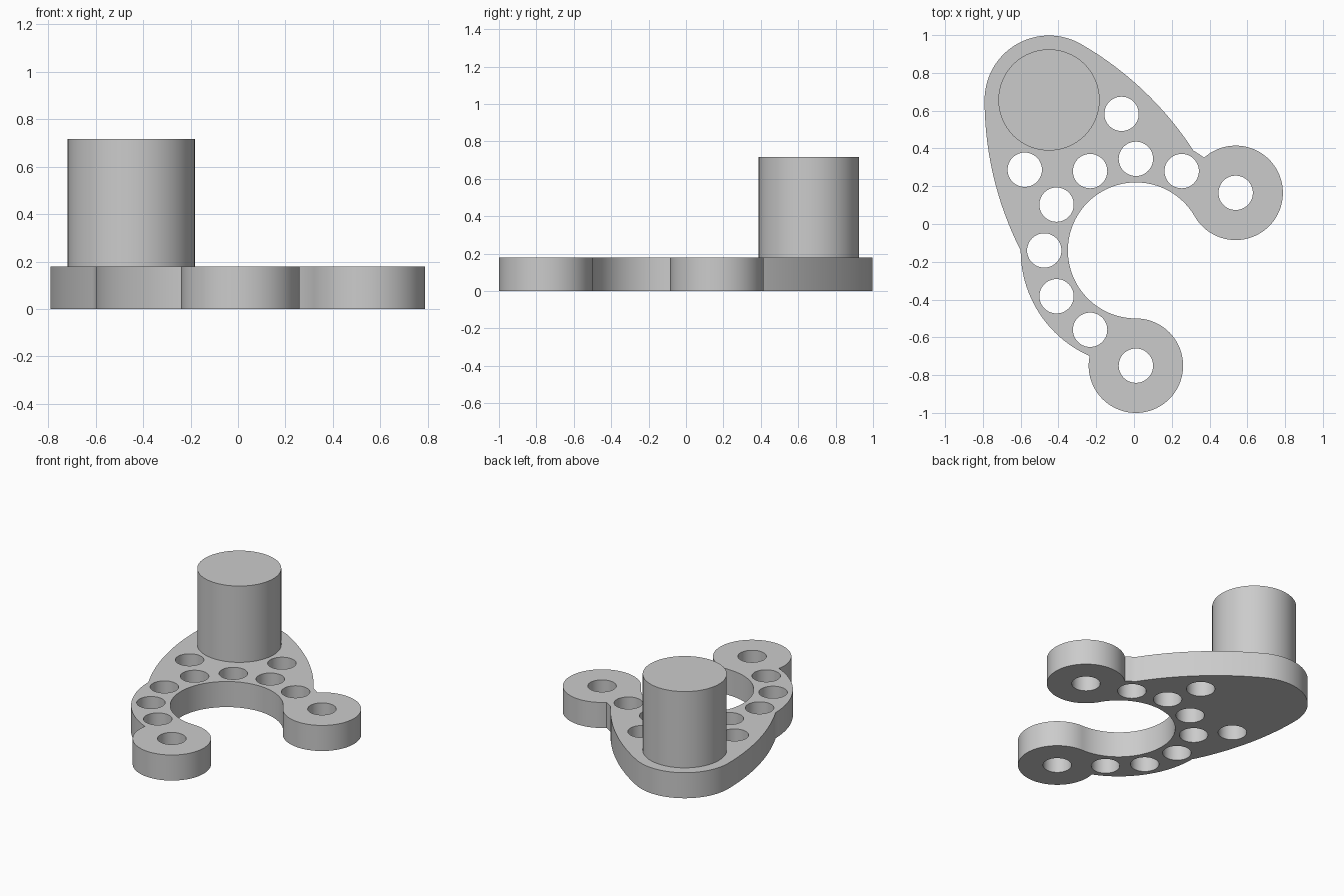
import bpy, bmesh
from math import radians, asin, cos, sin, degrees, atan2
from mathutils import Vector

if "Cube" in bpy.data.objects:
    bpy.data.objects.remove(bpy.data.objects["Cube"], do_unlink=True)

# One flat grey for everything
grey = bpy.data.materials.new("plain grey")
grey.use_nodes = True
colour = (0.6, 0.6, 0.6, 1)
grey.diffuse_color = colour
grey.node_tree.nodes["Principled BSDF"].inputs["Base Color"].default_value = colour

# Main dimensions
RING = Vector((0.01, -0.14))
R_IN, R_OUT, R_PAD, R_HOLE = 0.36, 0.61, 0.25, 0.091
R_HOLES = (R_IN + R_OUT) / 2
R_HEAD, R_POST = 0.341, 0.268
THICK, TOP = 0.18, 0.717
HEAD_AXIS = 120                 # direction of the head from the ring, degrees
RING_AXIS = 150                 # symmetry direction of the open ring, degrees


def polar(centre, radius, angle):
    a = radians(angle)
    return centre + Vector((cos(a), sin(a))) * radius


def arc(centre, radius, start, end, step=3):
    n = max(2, round(abs(end - start) / step))
    return [polar(centre, radius, start + (end - start) * i / n) for i in range(n + 1)]


def circle(centre, radius, n=48):
    return [polar(centre, radius, 360 * i / n) for i in range(n)]


def mirrored(points, axis):
    """Reflect across an axis through the ring centre, reversing the order."""
    d = polar(Vector((0, 0)), 1, axis)
    return [RING + 2 * (p - RING).dot(d) * d - (p - RING) for p in reversed(points)]


def finish(name, bm):
    bmesh.ops.recalc_face_normals(bm, faces=bm.faces)
    mesh = bpy.data.meshes.new(name)
    bm.to_mesh(mesh)
    bm.free()
    mesh.materials.append(grey)
    obj = bpy.data.objects.new(name, mesh)
    bpy.context.collection.objects.link(obj)
    bpy.ops.object.select_all(action='DESELECT')
    obj.select_set(True)
    bpy.context.view_layer.objects.active = obj
    bpy.ops.object.shade_smooth_by_angle(angle=radians(30))


def extruded(name, loops, z0, z1):
    """Fill nested outlines, with holes, and extrude them upward."""
    bm = bmesh.new()
    for loop in loops:
        vs = [bm.verts.new((p.x, p.y, z0)) for p in loop]
        for a, b in zip(vs, vs[1:] + vs[:1]):
            bm.edges.new((a, b))
    bmesh.ops.triangle_fill(bm, edges=bm.edges[:], use_beauty=True)
    out = bmesh.ops.extrude_face_region(bm, geom=bm.faces[:], use_keep_orig=True)
    top = [g for g in out["geom"] if isinstance(g, bmesh.types.BMVert)]
    bmesh.ops.translate(bm, verts=top, vec=(0, 0, z1 - z0))
    finish(name, bm)


# Left flank: head arc, then a shallow arc down to the ring
head = polar(RING, 0.92, HEAD_AXIS)
kink = polar(RING, R_OUT, 180)
tangent = polar(head, R_HEAD, 180)
dx, dy = kink - tangent
R_SIDE = (dx * dx + dy * dy) / (2 * dx)
side_centre = tangent + Vector((R_SIDE, 0))
side_end = 180 + degrees(asin(-dy / R_SIDE))
flank = arc(head, R_HEAD, HEAD_AXIS, 180)
flank += arc(side_centre, R_SIDE, 180, side_end, 1)[1:]

# Arm: outer ring, round pad, then back along the inner ring
pad = polar(RING, R_IN + R_PAD, 270)
meet = 270 - 2 * degrees(asin(R_PAD / 2 / R_OUT))
to_meet = polar(RING, R_OUT, meet) - pad
pad_start = degrees(atan2(to_meet.y, to_meet.x))


def arm(start):
    points = arc(RING, R_OUT, start, meet)[1:]
    points += arc(pad, R_PAD, pad_start, 450)[1:]
    return points + arc(RING, R_IN, 270, RING_AXIS)[1:]


outline = flank + arm(180) + mirrored(arm(240), RING_AXIS)[1:]
outline += mirrored(flank, HEAD_AXIS)[:-1]

# Bolt holes: a ring of seven, one in each pad, two beside the post
centres = [polar(RING, R_HOLES, a) for a in range(60, 241, 30)]
centres += [pad] + mirrored([pad], RING_AXIS)
centres += [polar(RING, 0.727, HEAD_AXIS + a) for a in (-24, 24)]

extruded("mounting_plate", [outline] + [circle(c, R_HOLE) for c in centres], 0, THICK)

# Post standing on the head of the plate
bm = bmesh.new()
bmesh.ops.create_cone(bm, cap_ends=True, segments=96, radius1=R_POST,
                      radius2=R_POST, depth=TOP - THICK)
bmesh.ops.translate(bm, verts=bm.verts, vec=(head.x, head.y, (TOP + THICK) / 2))
finish("post", bm)
